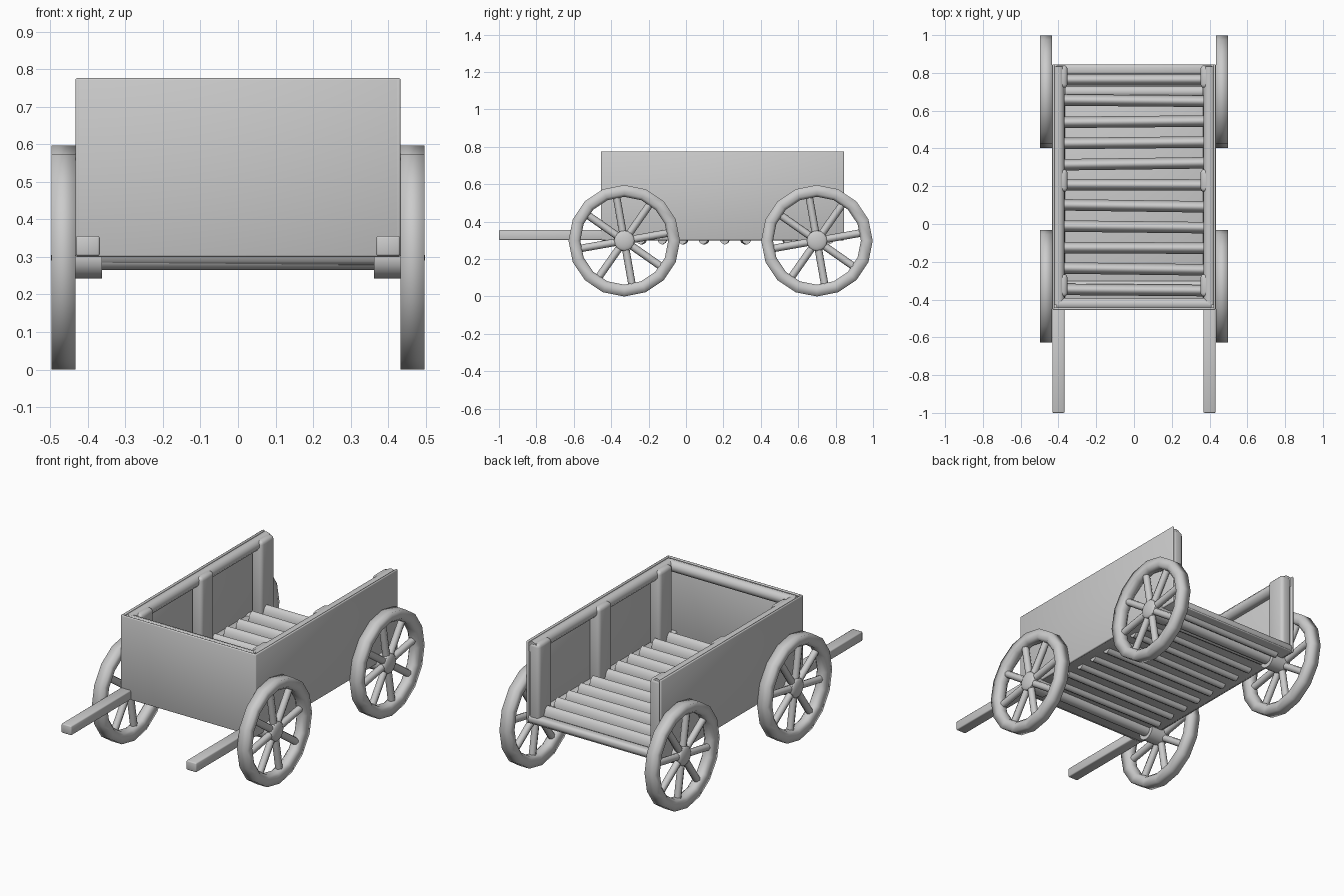
import bpy, bmesh, math, random
from mathutils import Matrix, Vector

random.seed(4)
if "Cube" in bpy.data.objects:
    bpy.data.objects.remove(bpy.data.objects["Cube"])

GREY = (0.6, 0.6, 0.6, 1)
mat = bpy.data.materials.new("plain grey")
mat.use_nodes = True
mat.diffuse_color = GREY
mat.node_tree.nodes["Principled BSDF"].inputs["Base Color"].default_value = GREY


def finish(name, bevel=0, segments=2, angle=50):
    ob = bpy.context.object
    ob.name = name
    ob.data.materials.append(mat)
    if bevel:
        bpy.ops.object.transform_apply(location=False, rotation=False, scale=True)
        mod = ob.modifiers.new("rounded edges", "BEVEL")
        mod.width = bevel
        mod.segments = segments
        bpy.ops.object.shade_smooth()
    else:
        bpy.ops.object.shade_smooth_by_angle(angle=math.radians(angle))
    return ob


def box(name, x, y, z, bevel=0.01, segments=2):
    """Box from its (min, max) range on each axis."""
    bpy.ops.mesh.primitive_cube_add(size=1, location=[sum(r) / 2 for r in (x, y, z)])
    bpy.context.object.scale = [r[1] - r[0] for r in (x, y, z)]
    return finish(name, bevel, segments)


def rod(name, a, b, radius, sides=10):
    """Cylinder between two points."""
    a, b = Vector(a), Vector(b)
    bpy.ops.mesh.primitive_cylinder_add(vertices=sides, radius=radius,
                                        depth=(b - a).length, location=(a + b) / 2)
    bpy.context.object.rotation_euler = (b - a).to_track_quat("Z", "Y").to_euler()
    return finish(name)


AXLE_Z = 0.298
WHEEL_X = 0.465
# Rim cross-section: (offset along axle, radius), flat tread and rounded inside
RIM = [(-0.032, 0.298), (0.032, 0.298), (0.032, 0.25),
       (0.016, 0.235), (-0.016, 0.235), (-0.032, 0.25)]


def rim(name, centre, sides=16):
    bm = bmesh.new()
    rings = []
    for i in range(sides):
        turn = Matrix.Rotation(math.tau * i / sides, 3, "X")
        rings.append([bm.verts.new(turn @ Vector((x, 0, r))) for x, r in RIM])
    for i, ring in enumerate(rings):
        after = rings[(i + 1) % sides]
        for j in range(len(RIM)):
            k = (j + 1) % len(RIM)
            bm.faces.new((ring[j], ring[k], after[k], after[j]))
    bmesh.ops.recalc_face_normals(bm, faces=bm.faces)
    mesh = bpy.data.meshes.new(name)
    bm.to_mesh(mesh)
    bm.free()
    ob = bpy.data.objects.new(name, mesh)
    ob.location = centre
    bpy.context.collection.objects.link(ob)
    bpy.ops.object.select_all(action="DESELECT")
    ob.select_set(True)
    bpy.context.view_layer.objects.active = ob
    finish(name, angle=100)


def wheel(name, side, y):
    centre = Vector((side * WHEEL_X, y, AXLE_Z))
    rim(name + "_rim", centre)
    for i in range(8):
        t = math.radians(10 + 45 * i)
        d = Vector((0, math.cos(t), math.sin(t)))
        rod(f"{name}_spoke_{i + 1}", centre + d * 0.04, centre + d * 0.25, 0.02, 8)
    # Hub collar and domed cap
    rod(name + "_hub", (side * 0.362, y, AXLE_Z), (side * 0.482, y, AXLE_Z), 0.055, 16)
    bpy.ops.mesh.primitive_uv_sphere_add(segments=16, ring_count=10, radius=0.055,
                                         location=(side * 0.48, y, AXLE_Z),
                                         rotation=(0, math.pi / 2, 0))
    bpy.context.object.scale.z = 0.32
    finish(name + "_cap")


# Wheels and axles
for end, y in (("front", -0.33), ("back", 0.70)):
    rod(end + "_axle", (-0.4, y, AXLE_Z), (0.4, y, AXLE_Z), 0.033)
    for label, side in (("left", 1), ("right", -1)):
        wheel(f"{end}_{label}_wheel", side, y)

# Side walls with rails, posts and pulling shafts
for label, side in (("left", 1), ("right", -1)):
    def span(a, b):
        return tuple(sorted((side * a, side * b)))
    box(label + "_wall", span(0.42, 0.433), (-0.455, 0.845), (0.30, 0.776), 0.005)
    rod(label + "_rail", (side * 0.4, -0.43, 0.742), (side * 0.4, 0.835, 0.742), 0.033)
    for i, y in enumerate((-0.325, 0.23, 0.78)):
        box(f"{label}_post_{i + 1}", span(0.352, 0.422), (y - 0.06, y + 0.06),
            (0.32, 0.768), 0.02, 3)
    box(label + "_sill", span(0.365, 0.425), (-0.44, 0.84), (0.305, 0.345))
    box(label + "_shaft", span(0.368, 0.432), (-1.0, -0.42), (0.302, 0.356), 0.006)

# Front wall with rail, and rear sill
box("front_wall", (-0.433, 0.433), (-0.455, -0.442), (0.30, 0.776), 0.005)
rod("front_rail", (-0.41, -0.423, 0.742), (0.41, -0.423, 0.742), 0.033)
box("rear_sill", (-0.43, 0.43), (0.79, 0.845), (0.302, 0.345), 0.015)

# Floor: flat base below, half-round worn logs above
box("floor_base", (-0.425, 0.425), (-0.445, 0.84), (0.30, 0.312), 0.004)
COUNT = 11
START, STEP = -0.405, 1.225 / COUNT
for i in range(COUNT):
    y = START + STEP * (i + 0.5)
    tilt = random.uniform(-0.006, 0.006)
    log = rod(f"floor_log_{i + 1}", (-0.37, y - tilt, 0.335), (0.37, y + tilt, 0.335),
              0.058)
    # Local x runs along world z here, so this flattens the log
    log.scale.x = 0.55
